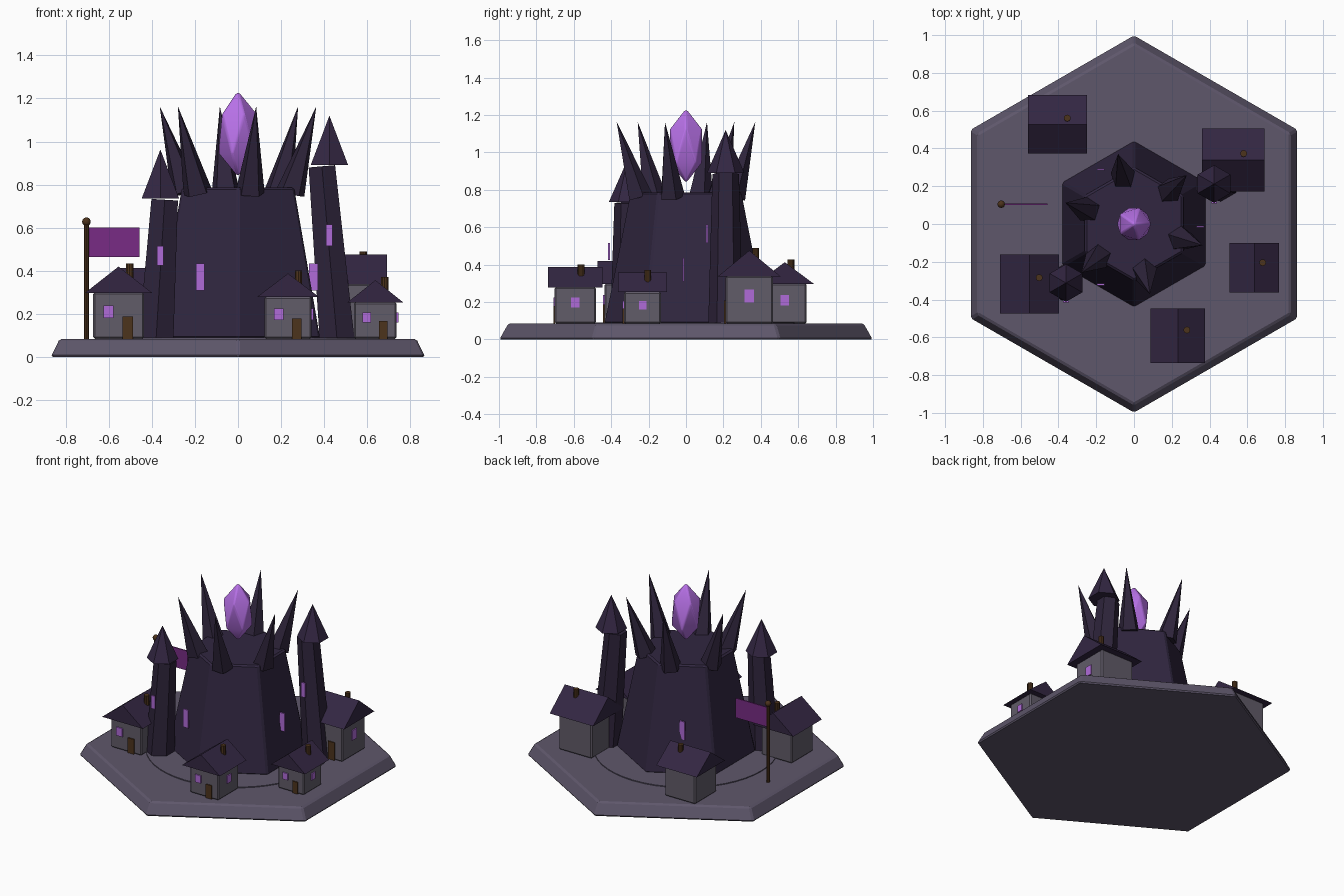
import bpy
import bmesh
from mathutils import Vector, Matrix

cube = bpy.data.objects.get("Cube")
if cube:
    bpy.data.objects.remove(cube, do_unlink=True)


def material(name, rgb):
    lin = [c / 12.92 if c < 0.04 else ((c + 0.055) / 1.055) ** 2.4 for c in rgb]
    m = bpy.data.materials.new(name)
    m.use_nodes = True
    m.diffuse_color = (*lin, 1)
    m.node_tree.nodes["Principled BSDF"].inputs["Base Color"].default_value = (*lin, 1)
    return m


STONE = material("base stone", (0.37, 0.34, 0.42))
KEEP = material("dark keep", (0.19, 0.15, 0.25))
SPIRE = material("spire", (0.18, 0.14, 0.23))
WALL = material("house wall", (0.38, 0.36, 0.41))
ROOF = material("house roof", (0.20, 0.15, 0.26))
GLOW = material("window glow", (0.69, 0.42, 0.85))
CRYSTAL = material("crystal", (0.73, 0.45, 0.92))
WOOD = material("wood", (0.30, 0.20, 0.11))
BANNER = material("banner", (0.47, 0.17, 0.52))

GROUND = 0.085


def finish(name, bm, mat, bevel=0, smooth=False, segments=1):
    mesh = bpy.data.meshes.new(name)
    bmesh.ops.recalc_face_normals(bm, faces=bm.faces[:])
    bm.to_mesh(mesh)
    bm.free()
    mesh.materials.append(mat)
    obj = bpy.data.objects.new(name, mesh)
    bpy.context.collection.objects.link(obj)
    if bevel:
        mod = obj.modifiers.new("soft edges", "BEVEL")
        mod.width = bevel
        mod.segments = segments
    if smooth:
        bpy.ops.object.select_all(action="DESELECT")
        obj.select_set(True)
        bpy.context.view_layer.objects.active = obj
        bpy.ops.object.shade_smooth_by_angle()
    return obj


def taper(name, mat, start, end, r1, r2, sides, **opts):
    """Prism, frustum or cone running from start to end."""
    a, b = Vector(start), Vector(end)
    axis = b - a
    turn = Vector((0, 0, 1)).rotation_difference(axis).to_matrix().to_4x4()
    bm = bmesh.new()
    bmesh.ops.create_cone(bm, cap_ends=True, segments=sides, radius1=r1, radius2=r2,
                          depth=axis.length,
                          matrix=Matrix.Translation((a + b) / 2) @ turn)
    bmesh.ops.remove_doubles(bm, verts=bm.verts[:], dist=1e-5)
    return finish(name, bm, mat, **opts)


def box(name, mat, center, size, bevel=0):
    bm = bmesh.new()
    bmesh.ops.create_cube(bm, size=1, matrix=Matrix.Translation(center)
                          @ Matrix.Diagonal((*size, 1)))
    return finish(name, bm, mat, bevel)


def gable(name, mat, x, y, z, width, height, along_x):
    """Triangular roof prism with a square footprint."""
    bm = bmesh.new()
    half = width / 2
    ends = []
    for d in (-half, half):
        pts = [(-half, 0), (half, 0), (0, height)]
        ends.append([bm.verts.new((x + d, y + p, z + q) if along_x
                                  else (x + p, y + d, z + q)) for p, q in pts])
    bm.faces.new(ends[0])
    bm.faces.new(ends[1])
    for i in range(3):
        j = (i + 1) % 3
        bm.faces.new((ends[0][i], ends[0][j], ends[1][j], ends[1][i]))
    return finish(name, bm, mat)


# Ground slab and courtyard disc
taper("base", STONE, (0, 0, 0), (0, 0, GROUND), 1.003, 0.955, 6, bevel=0.01)
taper("courtyard", STONE, (0, 0, 0.06), (0, 0, GROUND + 0.006), 0.58, 0.58, 48)

# Keep with slit windows
taper("keep", KEEP, (0, 0, GROUND), (0, 0, 0.787), 0.44, 0.30, 6, bevel=0.01)
for x, y in ((0.35, -0.015), (-0.175, 0.29), (-0.175, -0.32)):
    box("keep_window", GLOW, (x, y, 0.372), (0.04, 0.009, 0.125))

# Crown of outward-leaning spikes
for k in range(6):
    spin = Matrix.Rotation(0.3 + k * 1.0472 - 0.6 + 1.0472, 3, "Z")
    taper("crown_spike", SPIRE, spin @ Vector((0.255, 0, 0.763)),
          spin @ Vector((0.38, 0, 1.163)), 0.07, 0, 5)

# Floating crystal
bm = bmesh.new()
bmesh.ops.create_icosphere(bm, subdivisions=1, radius=1,
                           matrix=Matrix.Translation((0, 0, 1.035))
                           @ Matrix.Diagonal((0.102, 0.102, 0.202, 1)))
finish("crystal", bm, CRYSTAL, bevel=0.008, smooth=True, segments=2)

# Leaning side towers: x, y, wall top, roof tip, lean, window height, window size
for x, y, top, tip, lean, wz, wh in (
        (-0.36, -0.312, 0.73, 0.963, 0.02, 0.47, 0.09),
        (0.424, 0.212, 0.885, 1.12, -0.035, 0.565, 0.1)):
    taper("tower", SPIRE, (x - lean, y, GROUND), (x + lean, y, top), 0.093, 0.071, 6)
    taper("tower_roof", ROOF, (x, y, top + 0.006), (x, y, tip), 0.1, 0, 6)
    box("tower_window", GLOW, (x, y - 0.1, wz), (0.03, 0.009, wh))


def house(x, y, size, height, roof_height, along_x):
    eaves = GROUND + height
    box("house_walls", WALL, (x, y, GROUND + height / 2), (size, size, height), 0.008)
    gable("house_roof", ROOF, x, y, eaves - 0.002, size * 1.32, roof_height, along_x)
    cx, cy = x + size * 0.22, y + size * 0.14
    peak = eaves + roof_height
    taper("chimney", WOOD, (cx, cy, eaves), (cx, cy, peak + 0.012),
          0.018, 0.018, 10, smooth=True)
    # Door and windows
    front, side = y - size / 2 - 0.003, x + size / 2 + 0.003
    wide, tall, wz = size * 0.2, height * 0.27, GROUND + height * 0.58
    box("door", WOOD, (x + size * 0.18, front, GROUND + height * 0.24),
        (wide, 0.009, height * 0.48))
    box("front_window", GLOW, (x - size * 0.2, front, wz), (wide, 0.009, tall))
    box("side_window", GLOW, (side, y, wz), (0.009, wide, tall))


# Village houses: x, y, size, wall height, roof height, ridge along x
for spec in ((-0.405, 0.528, 0.235, 0.215, 0.115, True),
             (0.525, 0.338, 0.252, 0.255, 0.138, True),
             (0.637, -0.232, 0.198, 0.17, 0.104, False),
             (0.232, -0.592, 0.22, 0.195, 0.11, False),
             (-0.554, -0.317, 0.236, 0.215, 0.122, False)):
    house(*spec)

# Flagpole with banner
px, py = -0.703, 0.105
taper("flagpole", WOOD, (px, py, GROUND), (px, py, 0.625), 0.012, 0.012, 10, smooth=True)
bm = bmesh.new()
bmesh.ops.create_uvsphere(bm, u_segments=12, v_segments=8, radius=0.02,
                          matrix=Matrix.Translation((px, py, 0.628)))
finish("pole_finial", bm, WOOD, smooth=True)
box("flag", BANNER, (px + 0.128, py, 0.533), (0.235, 0.008, 0.135))
